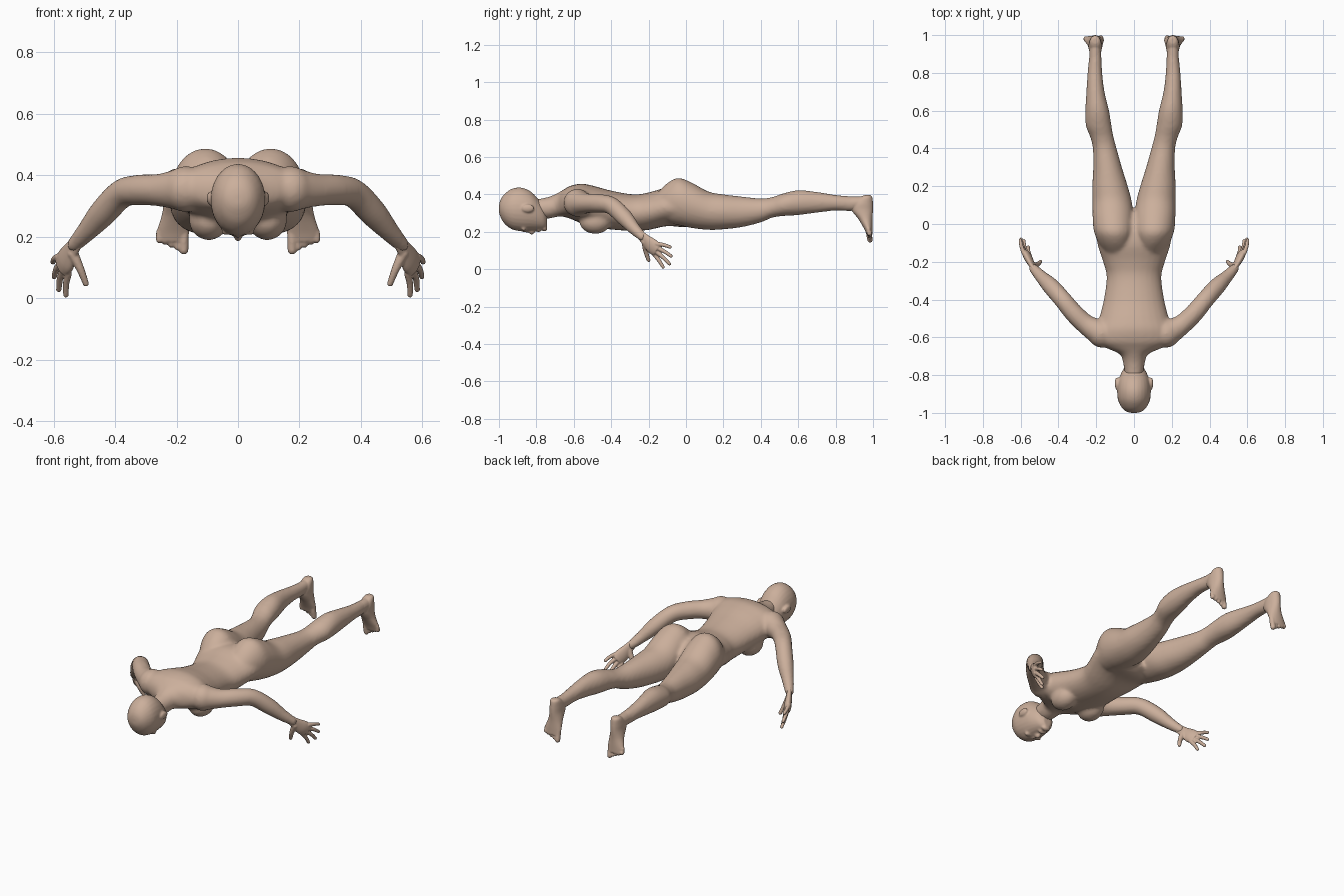
import bpy, bmesh, math
from mathutils import Vector, Matrix

cube = bpy.data.objects.get("Cube")
if cube:
    bpy.data.objects.remove(cube, do_unlink=True)

skin = bpy.data.materials.new("warm skin")
skin.use_nodes = True
tone = (.60, .43, .33, 1)
skin.diffuse_color = tone
skin.node_tree.nodes["Principled BSDF"].inputs["Base Color"].default_value = tone

SIDES = (1, -1)
SEGMENTS = 28


def spline(rows, steps=5):
    """Smoothly interpolate rows of numbers (Catmull-Rom)."""
    rows = [Vector(r) for r in rows]
    out = []
    for i in range(len(rows) - 1):
        b, c = rows[i], rows[i + 1]
        a = rows[i - 1] if i else b
        d = rows[min(i + 2, len(rows) - 1)]
        for k in range(steps):
            t = k / steps
            m, n = (c - a) / 2, (d - b) / 2
            out.append(b + m * t + (3 * (c - b) - 2 * m - n) * t ** 2
                       + (2 * (b - c) + m + n) * t ** 3)
    return out + [rows[-1]]


def loft(bm, rings):
    """Skin a closed surface over rings given as (centre, axis, axis)."""
    loops = []
    for p, u, v in rings:
        angles = [math.tau * k / SEGMENTS for k in range(SEGMENTS)]
        loops.append([bm.verts.new(p + u * math.cos(a) + v * math.sin(a)) for a in angles])
    for lo, hi in zip(loops, loops[1:]):
        for k in range(SEGMENTS):
            n = (k + 1) % SEGMENTS
            bm.faces.new((lo[k], lo[n], hi[n], hi[k]))
    bm.faces.new(loops[0])
    bm.faces.new(loops[-1])


def along_y(bm, rows, side=1):
    """Rows: y, centre x, half width, top z, bottom z."""
    loft(bm, [(Vector((x * side, y, (t + b) / 2)), Vector((w, 0, 0)), Vector((0, 0, (t - b) / 2)))
              for y, x, w, t, b in spline(rows)])


def along_z(bm, rows, side=1):
    """Rows: z, centre x, half width, front y, back y."""
    loft(bm, [(Vector((x * side, (f + k) / 2, z)), Vector((w, 0, 0)), Vector((0, (k - f) / 2, 0)))
              for z, x, w, f, k in spline(rows)])


def blob(bm, centre, size, side=1):
    x, y, z = centre
    place = Matrix.Translation((x * side, y, z)) @ Matrix.Diagonal((*size, 1))
    bmesh.ops.create_uvsphere(bm, u_segments=24, v_segments=14, radius=1, matrix=place)


def tube(bm, rows, side=1, hint=(0, 0, 1), flat=1):
    """Rows: x, y, z, radius; the hint is the direction of the wide axis."""
    rows = spline([(r[0] * side, *r[1:]) for r in rows])
    hint = Vector((hint[0] * side, *hint[1:]))
    rings = []
    for i, row in enumerate(rows):
        run = (rows[min(i + 1, len(rows) - 1)] - rows[max(i - 1, 0)]).to_3d().normalized()
        thin = run.cross(hint).normalized()
        rings.append((row.to_3d(), thin.cross(run) * row[3], thin * row[3] * flat))
    loft(bm, rings)
    if flat == 1:
        for row in (rows[0], rows[-1]):
            blob(bm, row.to_3d(), (row[3],) * 3)


def finish(name, bm, voxel, smoothing):
    """Fuse the overlapping forms into one smooth skin."""
    bmesh.ops.recalc_face_normals(bm, faces=bm.faces)
    mesh = bpy.data.meshes.new(name)
    bm.to_mesh(mesh)
    bm.free()
    mesh.materials.append(skin)
    obj = bpy.data.objects.new(name, mesh)
    bpy.context.collection.objects.link(obj)
    fuse = obj.modifiers.new("fuse", 'REMESH')
    fuse.mode = 'VOXEL'
    fuse.voxel_size = voxel
    fuse.use_smooth_shade = True
    relax = obj.modifiers.new("relax", 'SMOOTH')
    relax.factor = .5
    relax.iterations = smoothing
    for poly in mesh.polygons:
        poly.use_smooth = True
    return obj


# Body: neck and torso, chest, legs and arms
body = bmesh.new()
along_y(body, [(-.82, 0, .045, .37, .28), (-.74, 0, .057, .385, .27), (-.69, 0, .075, .405, .28),
               (-.655, 0, .15, .425, .28), (-.62, 0, .2, .445, .27), (-.56, 0, .205, .457, .245),
               (-.5, 0, .185, .447, .225), (-.4, 0, .16, .42, .212), (-.28, 0, .145, .40, .204),
               (-.2, 0, .164, .41, .21), (-.1, 0, .195, .435, .23), (0, 0, .2, .42, .225),
               (.06, 0, .12, .37, .25)])
leg = [(-.16, .09, .06, .40, .28), (-.1, .1, .088, .46, .25), (-.04, .106, .106, .488, .235),
       (.03, .11, .109, .463, .22), (.12, .116, .104, .415, .21), (.2, .127, .094, .40, .213),
       (.3, .14, .076, .388, .225), (.4, .155, .063, .378, .25), (.46, .17, .062, .385, .275),
       (.52, .187, .068, .405, .284), (.6, .195, .063, .422, .289), (.7, .204, .048, .413, .302),
       (.8, .207, .039, .397, .313), (.88, .205, .033, .39, .31), (.94, .205, .03, .388, .32)]
arm = [(.17, -.58, .355, .075), (.25, -.535, .352, .054), (.32, -.47, .352, .05),
       (.378, -.40, .34, .047), (.44, -.33, .277, .045), (.49, -.28, .22, .034),
       (.532, -.235, .175, .025)]
for s in SIDES:
    along_y(body, leg, s)
    tube(body, arm, s)
    blob(body, (.095, -.485, .255), (.065, .085, .066), s)
finish("body", body, .01, 5)

# Head with nose, lips, eyelids and ears
head = bmesh.new()
along_y(head, [(-1, 0, .015, .34, .305), (-.992, 0, .042, .37, .28), (-.97, 0, .066, .402, .243),
               (-.93, 0, .085, .43, .213), (-.88, 0, .089, .436, .203), (-.83, 0, .083, .415, .205),
               (-.79, 0, .068, .375, .208), (-.76, 0, .05, .34, .211), (-.742, 0, .025, .29, .225)])
blob(head, (0, -.825, .203), (.014, .018, .018))
blob(head, (0, -.85, .207), (.009, .035, .011))
blob(head, (0, -.788, .209), (.026, .011, .012))
blob(head, (0, -.757, .217), (.026, .016, .015))
for s in SIDES:
    blob(head, (.035, -.868, .217), (.02, .012, .012), s)
    blob(head, (.09, -.845, .325), (.012, .034, .022), s)
finish("head", head, .006, 3)

# Hands: palm, four fingers and a thumb
fingers = [((.583, -.155, .135), (.602, -.085, .118)), ((.578, -.15, .112), (.598, -.08, .07)),
           ((.57, -.155, .09), (.583, -.088, .028)), ((.552, -.17, .08), (.56, -.122, .011))]
for s, label in zip(SIDES, ("left", "right")):
    hand = bmesh.new()
    tube(hand, [(.522, -.247, .187, .026), (.54, -.22, .16, .03), (.56, -.18, .123, .042),
                (.573, -.152, .1, .036)], s, (-.3, -.25, -.9), .5)
    for root, tip in fingers:
        middle = (Vector(root) + Vector(tip)) / 2 + Vector((.003, 0, .003))
        tube(hand, [(*root, .012), (*middle, .0105), (*tip, .009)], s)
    tube(hand, [(.537, -.22, .145, .018), (.513, -.215, .095, .013), (.495, -.2, .048, .01)], s,
         (1, 0, 0))
    finish(label + "_hand", hand, .004, 2)

# Feet: heel to ball, then toes shortening outward
for s, label in zip(SIDES, ("left", "right")):
    foot = bmesh.new()
    along_z(foot, [(.396, .205, .016, .955, .985), (.385, .205, .028, .93, .996),
                   (.35, .205, .035, .885, 1), (.315, .205, .036, .885, 1),
                   (.27, .206, .042, .92, .997), (.22, .211, .052, .95, .997),
                   (.185, .213, .05, .966, .997)], s)
    along_y(foot, [(.85, .206, .032, .388, .313), (.96, .205, .03, .388, .32)], s)
    for i in range(5):
        x, r = .176 + .02 * i, .015 if i == 0 else .011
        end = .157 + .009 * i
        tube(foot, [(x, .975, .215, r), (x, .978, .19, r), (x, .984, end, r)], s, (1, 0, 0))
    finish(label + "_foot", foot, .005, 2)
